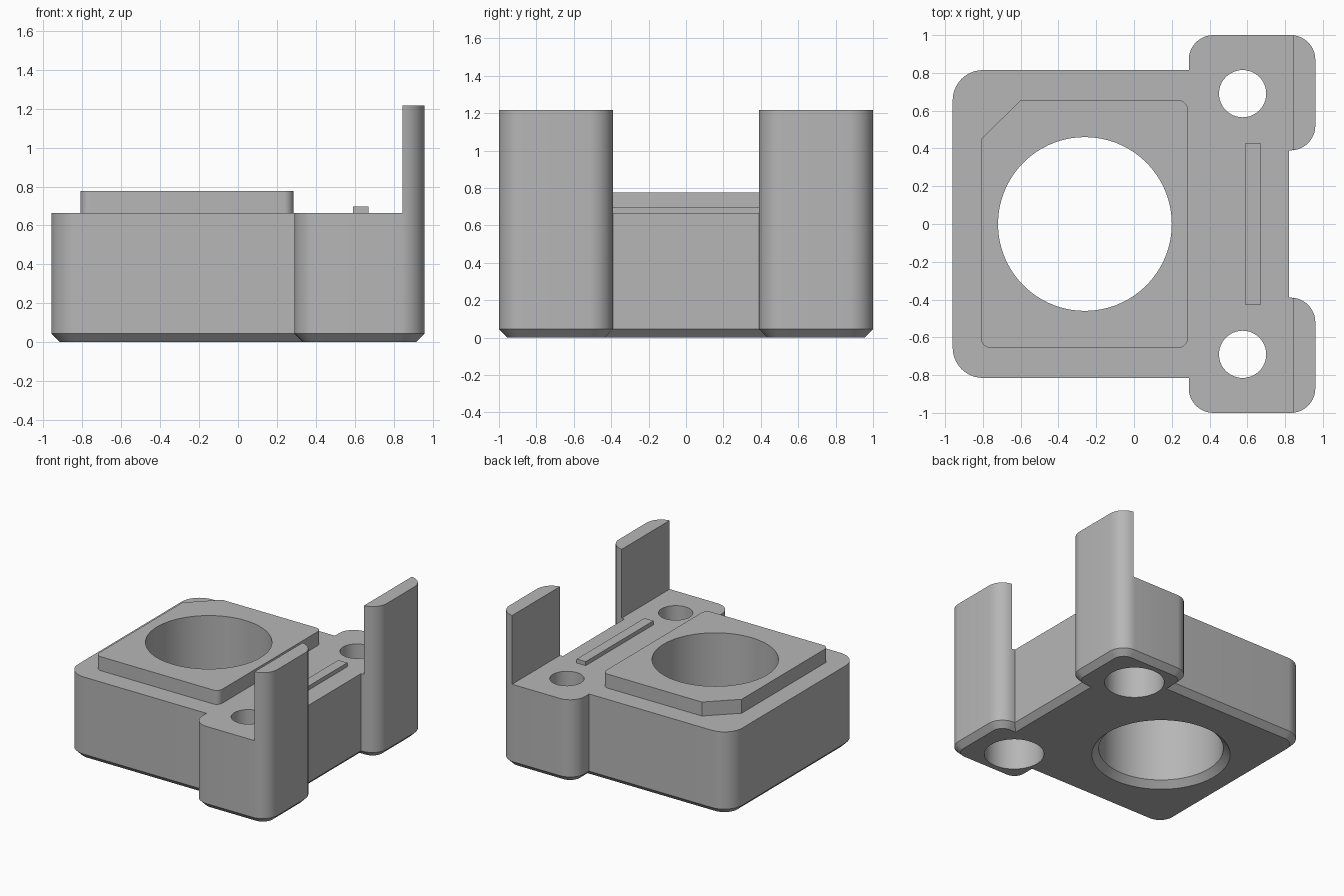
import bpy
import bmesh
from math import sin, cos, pi
from mathutils import Vector

cube = bpy.data.objects.get("Cube")
if cube:
    bpy.data.objects.remove(cube, do_unlink=True)

grey = bpy.data.materials.new("plain grey")
grey.use_nodes = True
grey.diffuse_color = (0.47, 0.47, 0.47, 1)
grey.node_tree.nodes["Principled BSDF"].inputs["Base Color"].default_value = grey.diffuse_color

TOP = 0.665       # deck height
CHAMFER = 0.045   # bottom edge chamfer
BORE = (-0.26, 0)
EAR = (0.575, 0.69)


def rounded(corners, steps=10):
    """Outline through (x, y, radius) right-angle corners."""
    pts = []
    for i, (x, y, r) in enumerate(corners):
        p = Vector((x, y))
        if not r:
            pts.append(p)
            continue
        a = (Vector(corners[i - 1][:2]) - p).normalized() * r
        b = (Vector(corners[(i + 1) % len(corners)][:2]) - p).normalized() * r
        for k in range(steps + 1):
            t = k / steps * pi / 2
            pts.append(p + a * (1 - sin(t)) + b * (1 - cos(t)))
    return pts


def circle(centre, r, n=72):
    return [Vector((centre[0] + r * cos(2 * pi * k / n),
                    centre[1] + r * sin(2 * pi * k / n))) for k in range(n)]


def prism(name, outline, z0, z1, chamfer=0, top_outline=None):
    """Loft an outline from z0 to z1, with an optional chamfered bottom."""
    bm = bmesh.new()
    n = len(outline)
    low = [bm.verts.new((p.x, p.y, z0 + chamfer)) for p in outline]
    high = [bm.verts.new((p.x, p.y, z1)) for p in top_outline or outline]
    base = bm.faces.new(low)
    bm.faces.new(high)
    for i in range(n):
        j = (i + 1) % n
        bm.faces.new((low[i], low[j], high[j], high[i]))
    bmesh.ops.recalc_face_normals(bm, faces=bm.faces)
    if chamfer:
        bmesh.ops.inset_individual(bm, faces=[base], thickness=chamfer, use_even_offset=True)
        for v in base.verts:
            v.co.z = z0
    mesh = bpy.data.meshes.new(name)
    bm.to_mesh(mesh)
    bm.free()
    mesh.materials.append(grey)
    obj = bpy.data.objects.new(name, mesh)
    bpy.context.collection.objects.link(obj)
    return obj


def activate(obj):
    bpy.ops.object.select_all(action='DESELECT')
    obj.select_set(True)
    bpy.context.view_layer.objects.active = obj


def cut(obj, outline, z0, z1, top_outline=None):
    cutter = prism("cutter", outline, z0, z1, top_outline=top_outline)
    cutter.hide_render = True
    mod = obj.modifiers.new("hole", 'BOOLEAN')
    mod.operation = 'DIFFERENCE'
    mod.solver = 'EXACT'
    mod.object = cutter
    activate(obj)
    bpy.ops.object.modifier_apply(modifier=mod.name)
    bpy.data.objects.remove(cutter, do_unlink=True)


def finish(obj):
    activate(obj)
    bpy.ops.object.shade_smooth_by_angle(angle=pi / 6)


# Body with two mounting ears, mirrored front to back
half = [(0.82, 0.39, 0), (0.96, 0.39, 0.13), (0.96, 1, 0.13),
        (0.29, 1, 0.13), (0.29, 0.815, 0), (-0.96, 0.815, 0.16)]
full = half + [(x, -y, r) for x, y, r in reversed(half)]
body = prism("body", rounded(full), 0, TOP, CHAMFER)

# Main bore with a chamfered mouth underneath
cut(body, circle(BORE, 0.46), -0.1, 1)
cut(body, circle(BORE, 0.56), -0.05, 0.05, circle(BORE, 0.46))

# Screw holes, counterbored from below
for side in (-1, 1):
    spot = (EAR[0], EAR[1] * side)
    cut(body, circle(spot, 0.125, 48), -0.1, 1)
    cut(body, circle(spot, 0.22, 48), -0.1, 0.45)
finish(body)

# Raised pad with one clipped corner
pad_shape = rounded([(-0.81, -0.655, 0.05), (0.285, -0.655, 0.05), (0.285, 0.655, 0.05),
                     (-0.6, 0.655, 0), (-0.81, 0.45, 0)])
pad = prism("raised_pad", pad_shape, TOP, 0.777)
cut(pad, circle(BORE, 0.46), 0.5, 1)
finish(pad)

# Low locating rib
prism("locating_rib", rounded([(0.59, -0.43, 0), (0.67, -0.43, 0), (0.67, 0.43, 0), (0.59, 0.43, 0)]),
      TOP, 0.697)

# Upright tabs, following the ears' rounded outer edge
for name, side in (("front_tab", -1), ("back_tab", 1)):
    shape = rounded([(0.845, 0.39 * side, 0), (0.96, 0.39 * side, 0.13),
                     (0.96, side, 0.13), (0.845, side, 0)])
    for p in shape:
        p.x = max(p.x, 0.845)
    # Drop points that collapsed onto the flat inner face
    shape = [p for i, p in enumerate(shape) if (p - shape[i - 1]).length > 0.0001]
    finish(prism(name, shape, TOP, 1.217))
